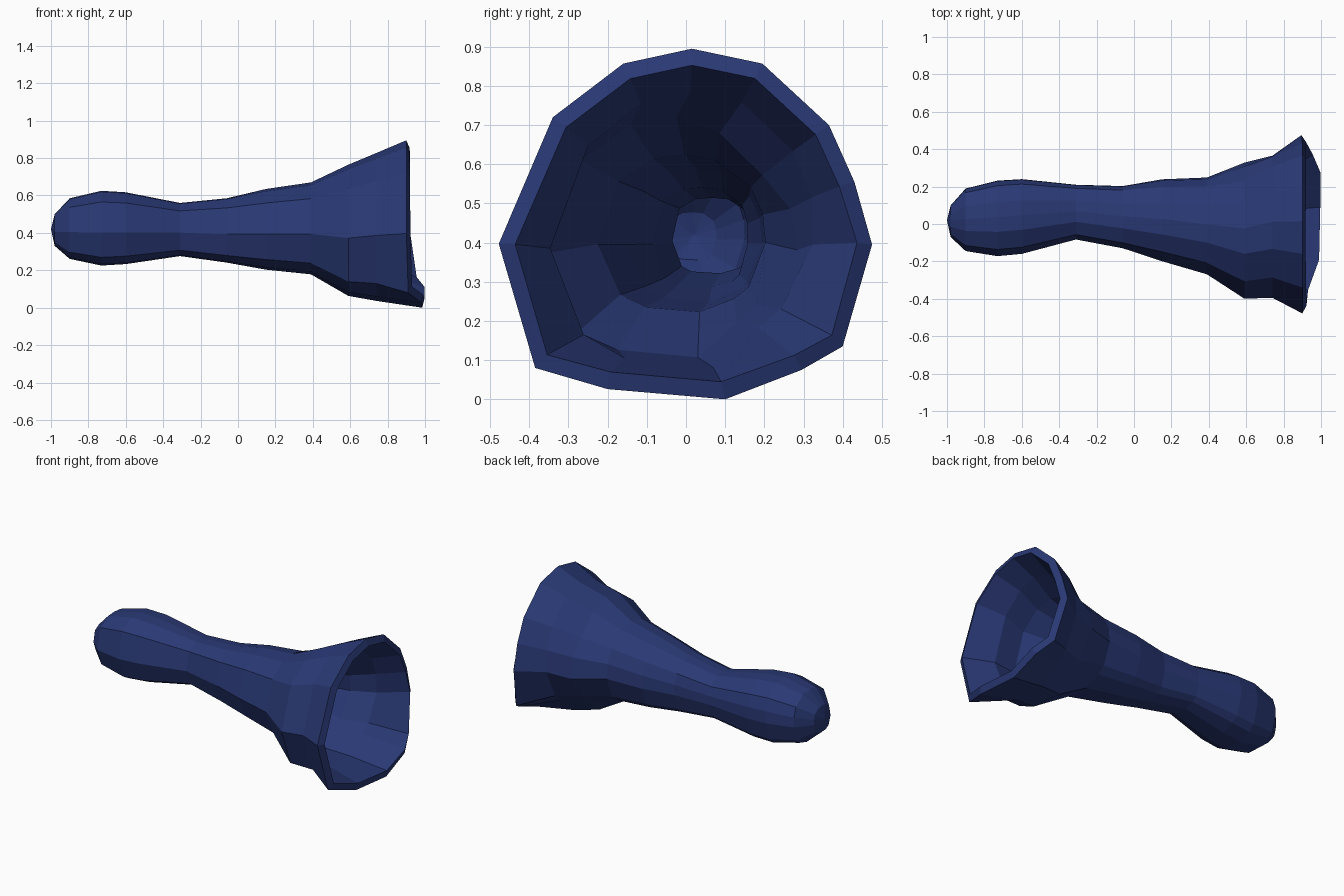
import bpy, bmesh, math

if "Cube" in bpy.data.objects:
    bpy.data.objects.remove(bpy.data.objects["Cube"])

# Bell mouth outline seen from the right (y, z), starting at the top
RIM = [(0.015, 0.895), (0.195, 0.857), (0.365, 0.70), (0.43, 0.555),
       (0.475, 0.395), (0.40, 0.135), (0.295, 0.075), (0.10, 0.0), (-0.20, 0.026),
       (-0.385, 0.08), (-0.478, 0.397), (-0.34, 0.72), (-0.16, 0.857)]
RIM_X = [0.90, 0.90, 0.90, 0.90, 0.895, 0.93, 0.98, 0.985, 0.98, 0.91, 0.90, 0.90, 0.90]

# Body sections: x, top z, bottom z, max y, min y, blend from round to mouth shape
SECTIONS = [(-0.98, 0.50, 0.33, 0.10, -0.07, 0), (-0.90, 0.585, 0.26, 0.19, -0.145, 0),
            (-0.73, 0.625, 0.224, 0.232, -0.172, 0), (-0.60, 0.617, 0.232, 0.24, -0.16, 0),
            (-0.31, 0.56, 0.275, 0.21, -0.083, 0), (-0.06, 0.585, 0.24, 0.203, -0.13, 0),
            (0.15, 0.635, 0.2, 0.24, -0.20, 0.1), (0.39, 0.67, 0.175, 0.25, -0.27, 0.2),
            (0.59, 0.765, 0.06, 0.33, -0.40, 0.5), (0.74, 0.828, 0.035, 0.395, -0.395, 0.8)]
# Dents in the bell, by column
DENT = {0.59: {1: 0.94, 2: 0.91, 5: 0.84, 6: 0.86},
        0.74: {4: 0.93, 5: 0.84, 6: 0.86, 9: 0.95}}


def section(x, top, bottom, ymax, ymin, blend):
    """Ring of points stretched into the given extents; the handle is squarish."""
    points = []
    power = 2.6 if x < 0 else 2.1
    for i, (y, z) in enumerate(RIM):
        u, v = y / 0.478, (z - 0.448) / 0.448
        length = (abs(u) ** power + abs(v) ** power) ** (1 / power)
        k = (blend + (1 - blend) / length) * DENT.get(x, {}).get(i, 1)
        points.append((x, (ymax + ymin) / 2 + u * k * (ymax - ymin) / 2,
                       (top + bottom) / 2 + v * k * (top - bottom) / 2))
    return points


# Hollow horn body: closed handle end, open bell end
bm = bmesh.new()
rings = [section(*s) for s in SECTIONS]
rings.append([(x, y, z) for x, (y, z) in zip(RIM_X, RIM)])
loops = [[bm.verts.new(p) for p in ring] for ring in rings]
n = len(RIM)
tip = bm.verts.new((-1.0, 0.02, 0.42))
for i in range(n):
    bm.faces.new((tip, loops[0][i], loops[0][(i + 1) % n]))
for a, b in zip(loops, loops[1:]):
    for i in range(n):
        j = (i + 1) % n
        bm.faces.new((a[i], b[i], b[j], a[j]))
bmesh.ops.recalc_face_normals(bm, faces=bm.faces)
# Make the outside face outwards
bm.faces.ensure_lookup_table()
if bm.faces[0].normal.x > 0:
    bmesh.ops.reverse_faces(bm, faces=bm.faces)
mesh = bpy.data.meshes.new("horn_body")
bm.to_mesh(mesh)
bm.free()
horn = bpy.data.objects.new("horn_body", mesh)
bpy.context.collection.objects.link(horn)

# Wall thickness grows inwards and forms the rim
wall = horn.modifiers.new("wall", 'SOLIDIFY')
wall.thickness = 0.045
wall.offset = -1
wall.use_even_offset = True

# Blue material
blue = bpy.data.materials.new("dark_blue")
blue.diffuse_color = (0.022, 0.04, 0.175, 1)
blue.use_nodes = True
blue.node_tree.nodes["Principled BSDF"].inputs["Base Color"].default_value = blue.diffuse_color
mesh.materials.append(blue)
